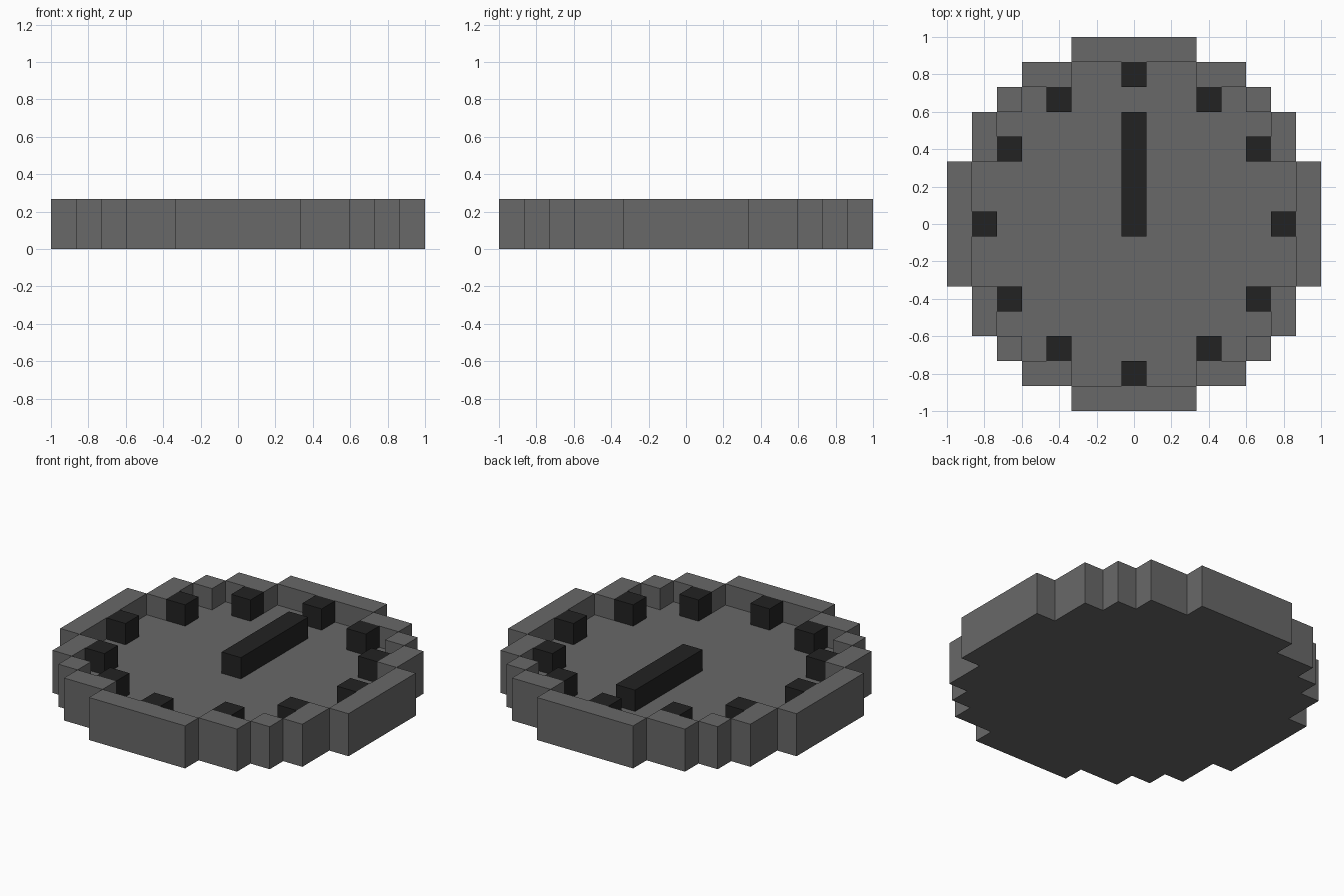
import bpy, bmesh

if "Cube" in bpy.data.objects:
    bpy.data.objects.remove(bpy.data.objects["Cube"])

U = 2 / 15          # one block
FLOOR, TOP = U, 2 * U


def material(name, c):
    m = bpy.data.materials.new(name)
    m.diffuse_color = (c, c, c, 1)
    m.use_nodes = True
    m.node_tree.nodes["Principled BSDF"].inputs["Base Color"].default_value = m.diffuse_color
    return m


grey = material("grey", 0.14)
black = material("near_black", 0.0165)


def finish(name, bm, mat):
    bmesh.ops.remove_doubles(bm, verts=bm.verts, dist=1e-5)
    me = bpy.data.meshes.new(name)
    bm.to_mesh(me)
    bm.free()
    me.materials.append(mat)
    ob = bpy.data.objects.new(name, me)
    bpy.context.collection.objects.link(ob)
    return ob


def ring(quarter):
    """Turn a first-quadrant stepped profile into a full counter-clockwise loop."""
    pts = []
    for _ in range(4):
        pts += quarter
        quarter = [(-y, x) for x, y in quarter]
    return [(x * U, y * U) for x, y in pts]


def face(bm, pts):
    bm.faces.new([bm.verts.new(p) for p in pts])


def walls(bm, loop, z0, z1, inward=False):
    for (ax, ay), (bx, by) in zip(loop, loop[1:] + loop[:1]):
        q = [(ax, ay, z0), (bx, by, z0), (bx, by, z1), (ax, ay, z1)]
        face(bm, q[::-1] if inward else q)


# Dial: stepped disc with a recessed face and raised rim
outer = ring([(7.5, 2.5), (6.5, 2.5), (6.5, 4.5), (5.5, 4.5), (5.5, 5.5),
              (4.5, 5.5), (4.5, 6.5), (2.5, 6.5), (2.5, 7.5)])
inner = ring([(6.5, 2.5), (5.5, 2.5), (5.5, 4.5), (4.5, 4.5),
              (4.5, 5.5), (2.5, 5.5), (2.5, 6.5)])
bm = bmesh.new()
face(bm, [(x, y, 0) for x, y in reversed(outer)])
walls(bm, outer, 0, TOP)
walls(bm, inner, FLOOR, TOP, inward=True)
face(bm, [(x, y, FLOOR) for x, y in inner])
# Rim tops, one quarter rotated four times
rim = [(6.5, -2.5, 7.5, 2.5), (5.5, 2.5, 6.5, 4.5),
       (4.5, 4.5, 5.5, 5.5), (2.5, 5.5, 4.5, 6.5)]
for x0, y0, x1, y1 in rim:
    c = [(x0, y0), (x1, y0), (x1, y1), (x0, y1)]
    for _ in range(4):
        face(bm, [(x * U, y * U, TOP) for x, y in c])
        c = [(-y, x) for x, y in c]
finish("dial", bm, grey)


def block(name, x0, y0, x1, y1):
    loop = [(x0 * U, y0 * U), (x1 * U, y0 * U), (x1 * U, y1 * U), (x0 * U, y1 * U)]
    bm = bmesh.new()
    walls(bm, loop, FLOOR, TOP)
    face(bm, [(x, y, TOP) for x, y in loop])
    face(bm, [(x, y, FLOOR) for x, y in reversed(loop)])
    return finish(name, bm, black)


# Twelve hour markers
n = 0
for x, y in [(6, 0), (5, 3), (3, 5)]:
    for _ in range(4):
        n += 1
        block(f"hour_marker_{n}", x - .5, y - .5, x + .5, y + .5)
        x, y = -y, x

# Clock hand pointing to twelve
block("clock_hand", -.5, -.5, .5, 4.5)
